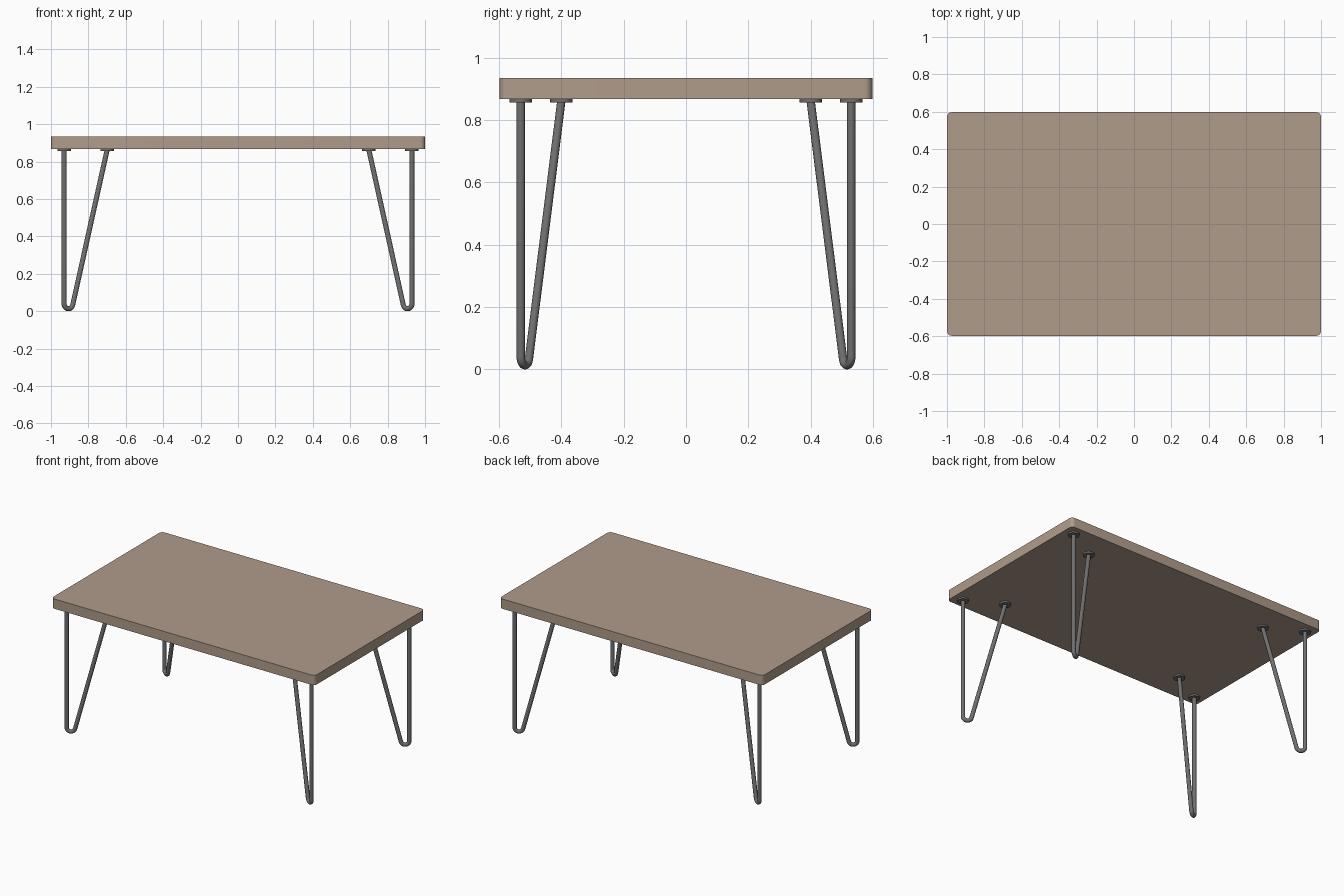
import bpy, bmesh, math
from mathutils import Vector

if "Cube" in bpy.data.objects:
    bpy.data.objects.remove(bpy.data.objects["Cube"])

TOP_Z, UNDER_Z = 0.935, 0.868      # slab faces
PLATE_Z = 0.857                    # underside of mounting plates
ROD_R, BEND_R = 0.0135, 0.027
OUTER, INNER = Vector((0.93, 0.53)), Vector((0.70, 0.40))


def material(name, rgb):
    m = bpy.data.materials.new(name)
    m.diffuse_color = (*rgb, 1)
    m.use_nodes = True
    m.node_tree.nodes["Principled BSDF"].inputs["Base Color"].default_value = m.diffuse_color
    return m


wood = material("pale wood", (0.434, 0.333, 0.256))
steel = material("dark steel", (0.16, 0.16, 0.16))


def smooth(obj):
    bpy.ops.object.select_all(action='DESELECT')
    obj.select_set(True)
    bpy.context.view_layer.objects.active = obj
    bpy.ops.object.shade_smooth_by_angle(angle=math.radians(35))


# Slab with rounded vertical corners
def tabletop():
    bm = bmesh.new()
    bmesh.ops.create_cube(bm, size=1)
    for v in bm.verts:
        v.co = (v.co.x * 2, v.co.y * 1.195, (TOP_Z + UNDER_Z) / 2 + v.co.z * (TOP_Z - UNDER_Z))
    corners = [e for e in bm.edges if abs(e.verts[0].co.z - e.verts[1].co.z) > 0.01]
    bmesh.ops.bevel(bm, geom=corners, offset=0.025, segments=6, profile=0.5, affect='EDGES')
    me = bpy.data.meshes.new("tabletop")
    bm.to_mesh(me)
    bm.free()
    obj = bpy.data.objects.new("tabletop", me)
    bpy.context.collection.objects.link(obj)
    me.materials.append(wood)
    smooth(obj)


# Hairpin centre line as (distance along leg plane, height)
def hairpin_profile():
    span = (INNER - OUTER).length
    top = PLATE_Z + 0.004
    cz = ROD_R + BEND_R
    ds, dz = span - BEND_R, top - cz
    lean = math.atan2(ds, dz) - math.asin(BEND_R / math.hypot(ds, dz))
    pts = [(0, top)]
    steps = 14
    for i in range(steps + 1):
        a = math.pi + (math.pi - lean) * i / steps
        pts.append((BEND_R + BEND_R * math.cos(a), cz + BEND_R * math.sin(a)))
    return pts + [(span, top)]


# Bent rod swept along the hairpin line
def hairpin_leg(name, sx, sy):
    d = (INNER - OUTER).normalized()
    pts = hairpin_profile()
    cu = bpy.data.curves.new(name, 'CURVE')
    cu.dimensions = '3D'
    cu.bevel_depth = ROD_R
    cu.bevel_resolution = 6
    cu.use_fill_caps = True
    sp = cu.splines.new('POLY')
    sp.points.add(len(pts) - 1)
    for p, (s, z) in zip(sp.points, pts):
        q = OUTER + d * s
        p.co = (sx * q.x, sy * q.y, z, 1)
    obj = bpy.data.objects.new(name, cu)
    bpy.context.collection.objects.link(obj)
    cu.materials.append(steel)
    bpy.ops.object.select_all(action='DESELECT')
    obj.select_set(True)
    bpy.context.view_layer.objects.active = obj
    bpy.ops.object.convert(target='MESH')
    smooth(bpy.context.object)


# Round mounting plate under the slab
def mounting_plate(name, x, y):
    bpy.ops.mesh.primitive_cylinder_add(vertices=32, radius=0.036, depth=UNDER_Z - PLATE_Z,
                                        location=(x, y, (UNDER_Z + PLATE_Z) / 2))
    obj = bpy.context.object
    obj.name = name
    obj.data.materials.append(steel)
    smooth(obj)


tabletop()
for sx, side in ((-1, "left"), (1, "right")):
    for sy, end in ((-1, "front"), (1, "back")):
        hairpin_leg(f"{end}_{side}_leg", sx, sy)
        for p, pos in ((OUTER, "outer"), (INNER, "inner")):
            mounting_plate(f"{end}_{side}_{pos}_plate", sx * p.x, sy * p.y)
